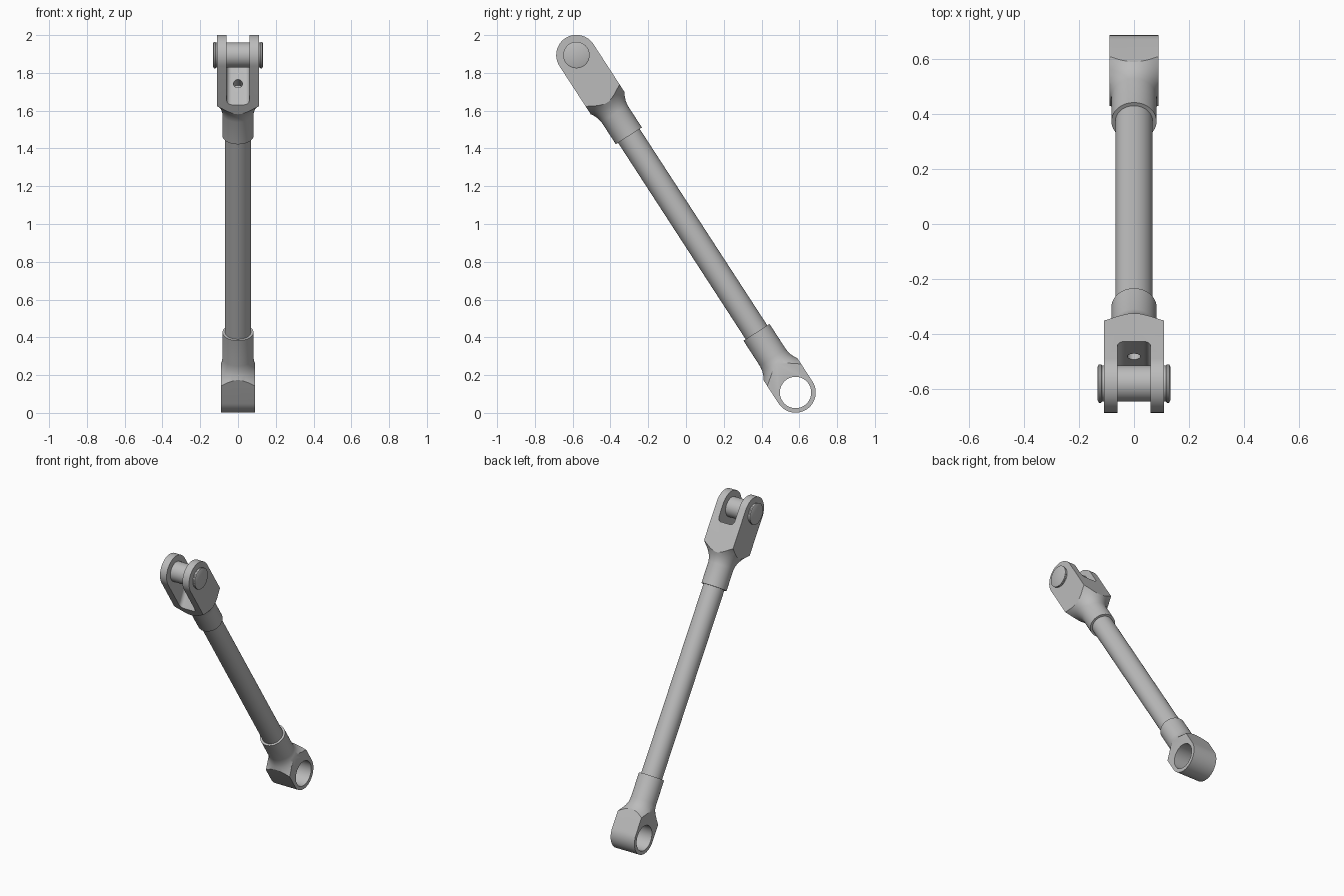
import bpy, bmesh
from math import sin, cos, pi, radians
from mathutils import Matrix

if "Cube" in bpy.data.objects:
    bpy.data.objects.remove(bpy.data.objects["Cube"])

LENGTH = 2.13          # distance between the two pin axes
LEAN = 0.576           # tilt of the strut about x
PLACE = Matrix.Translation((0, 0.58, 0.108)) @ Matrix.Rotation(LEAN, 4, 'X')

steel = bpy.data.materials.new("grey_steel")
steel.use_nodes = True
steel.diffuse_color = (0.5, 0.5, 0.5, 1)
steel.node_tree.nodes["Principled BSDF"].inputs["Base Color"].default_value = (0.5, 0.5, 0.5, 1)


def finish(name, bm):
    bmesh.ops.recalc_face_normals(bm, faces=bm.faces)
    mesh = bpy.data.meshes.new(name)
    bm.to_mesh(mesh)
    bm.free()
    mesh.materials.append(steel)
    obj = bpy.data.objects.new(name, mesh)
    bpy.context.collection.objects.link(obj)
    return obj


def lathe(name, profile, steps=64):
    """Solid of revolution about z from (radius, z) points."""
    bm = bmesh.new()
    rings = [[bm.verts.new((r * cos(2 * pi * i / steps), r * sin(2 * pi * i / steps), z))
              for i in range(steps)] for r, z in profile]
    for a, b in zip(rings, rings[1:]):
        for i in range(steps):
            j = (i + 1) % steps
            bm.faces.new((a[i], a[j], b[j], b[i]))
    bm.faces.new(rings[0])
    bm.faces.new(rings[-1])
    return finish(name, bm)


def prism(name, outline, half, matrix=Matrix()):
    """Outline in the yz plane, extruded along x."""
    bm = bmesh.new()
    face = bm.faces.new([bm.verts.new((-half, y, z)) for y, z in outline])
    new = bmesh.ops.extrude_face_region(bm, geom=[face])["geom"]
    bmesh.ops.translate(bm, vec=(2 * half, 0, 0),
                        verts=[v for v in new if isinstance(v, bmesh.types.BMVert)])
    bm.transform(matrix)
    return finish(name, bm)


def arc(y, z, r, start, end, steps=24):
    angles = [radians(start + (end - start) * i / steps) for i in range(steps + 1)]
    return [(y + r * cos(a), z + r * sin(a)) for a in angles]


def carve(obj, cutter, operation='DIFFERENCE'):
    mod = obj.modifiers.new(operation.title(), 'BOOLEAN')
    mod.operation, mod.solver, mod.object = operation, 'EXACT', cutter
    bpy.context.view_layer.objects.active = obj
    bpy.ops.object.modifier_apply(modifier=mod.name)
    bpy.data.objects.remove(cutter)


# Tube
rod = lathe("tube", [(0.068, 0.3), (0.068, LENGTH - 0.42)])

# Lower end: flared socket trimmed to a flat-sided eye
eye = lathe("lower_eye", [(0.16, -0.15), (0.16, 0.095), (0.135, 0.115), (0.112, 0.14),
                          (0.096, 0.165), (0.086, 0.19), (0.082, 0.22), (0.082, 0.38)])
carve(eye, prism("eye_sides", arc(0, 0, 0.107, 180, 360) + [(0.107, 0.5), (-0.107, 0.5)],
                 0.09), 'INTERSECT')
carve(eye, prism("eye_bore", arc(0, 0, 0.083, 0, 352.5, 47), 0.3))

# Upper end: flared socket trimmed to a fork
TOP = LENGTH
fork = lathe("upper_fork", [(0.082, TOP - 0.51), (0.082, TOP - 0.37), (0.087, TOP - 0.345),
                            (0.097, TOP - 0.32), (0.113, TOP - 0.295), (0.135, TOP - 0.27),
                            (0.165, TOP - 0.245), (0.165, TOP + 0.15)])
carve(fork, prism("fork_sides", arc(0, TOP, 0.107, 0, 180)
                  + [(-0.107, TOP - 0.6), (0.107, TOP - 0.6)], 0.11), 'INTERSECT')

# Slot between the fork arms, with a slanted floor and rounded corners
tilt = Matrix.Translation((0, 0, TOP - 0.18)) @ Matrix.Rotation(0.54, 4, 'X')
slot_outline = (arc(-0.035, 0.025, 0.025, 180, 270, 6) + arc(0.035, 0.025, 0.025, 270, 360, 6)
                + [(0.06, 0.6), (-0.06, 0.6)])
carve(fork, prism("slot", slot_outline, 0.5, tilt @ Matrix.Rotation(pi / 2, 4, 'Z')))
drill = lathe("drill", [(0.024, -0.07), (0.024, 0.1)], 24)
drill.data.transform(tilt)
carve(fork, drill)

# Cross pin with a rim at each end
pin = lathe("cross_pin", [(0.062, -0.132), (0.07, -0.128), (0.07, -0.12), (0.066, -0.116),
                          (0.066, 0.116), (0.07, 0.12), (0.07, 0.128), (0.062, 0.132)])
pin.data.transform(Matrix.Translation((0, 0, TOP)) @ Matrix.Rotation(pi / 2, 4, 'Y'))

for part in (rod, eye, fork, pin):
    part.data.transform(PLACE)
    bpy.ops.object.select_all(action='DESELECT')
    part.select_set(True)
    bpy.context.view_layer.objects.active = part
    bpy.ops.object.shade_smooth_by_angle(angle=radians(32))
